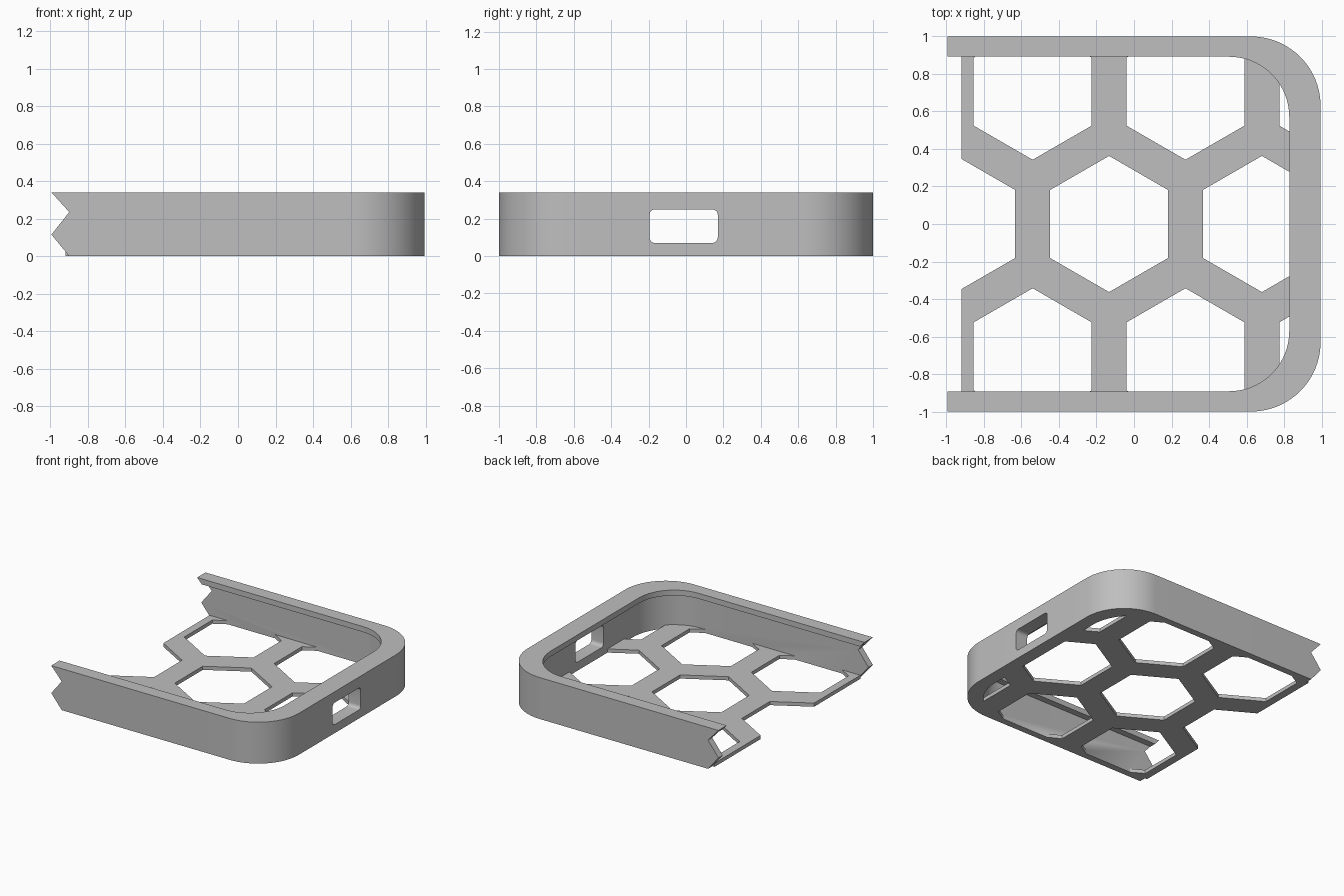
import bpy, bmesh, math
from mathutils import Vector

if "Cube" in bpy.data.objects:
    bpy.data.objects.remove(bpy.data.objects["Cube"], do_unlink=True)

grey = bpy.data.materials.new("plain_grey")
grey.use_nodes = True
colour = (0.52, 0.52, 0.52, 1)
grey.diffuse_color = colour
grey.node_tree.nodes["Principled BSDF"].inputs["Base Color"].default_value = colour


def prism(name, outlines, low, high, axis="Z"):
    """Extrude closed outlines along an axis; outline pairs fill the other two axes."""
    place = {"X": lambda a, b, h: (h, a, b),
             "Y": lambda a, b, h: (a, h, b),
             "Z": lambda a, b, h: (a, b, h)}[axis]
    bm = bmesh.new()
    for outline in outlines:
        face = bm.faces.new([bm.verts.new(place(a, b, low)) for a, b in outline])
        new = bmesh.ops.extrude_face_region(bm, geom=[face])["geom"]
        shift = Vector(place(0, 0, high - low))
        bmesh.ops.translate(bm, vec=shift, verts=[v for v in new if isinstance(v, bmesh.types.BMVert)])
    bmesh.ops.recalc_face_normals(bm, faces=bm.faces)
    mesh = bpy.data.meshes.new(name)
    bm.to_mesh(mesh)
    bm.free()
    mesh.materials.append(grey)
    obj = bpy.data.objects.new(name, mesh)
    bpy.context.collection.objects.link(obj)
    return obj


def combine(target, tool, operation="DIFFERENCE"):
    """Apply a boolean and discard the tool."""
    mod = target.modifiers.new("combine", "BOOLEAN")
    mod.operation, mod.object, mod.solver = operation, tool, "EXACT"
    bpy.context.view_layer.objects.active = target
    bpy.ops.object.modifier_apply(modifier=mod.name)
    bpy.data.objects.remove(tool, do_unlink=True)


def rounded(left, right, half, radius, steps=20):
    """Outline with a square left end and two rounded right corners."""
    points = [(left, half), (left, -half)]
    for sign, start in ((-1, -90), (1, 0)):
        for i in range(steps + 1):
            a = math.radians(start + 90 * i / steps)
            points.append((right - radius + radius * math.cos(a),
                           sign * (half - radius) + radius * math.sin(a)))
    return points


HEIGHT, FLOOR, LIP = 0.34, 0.03, 0.295

# Surrounding wall with an overhanging lip
case = prism("half_case", [rounded(-0.995, 0.995, 1, 0.37)], 0, HEIGHT)
combine(case, prism("cavity", [rounded(-1.2, 0.885, 0.945, 0.37)], -0.1, LIP))
combine(case, prism("lip_opening", [rounded(-1.2, 0.828, 0.892, 0.32)], 0.2, 0.5))

# Zigzag joint at the open ends
zigzag = [(-1.2, -0.1), (-0.9, -0.1), (-0.9, 0), (-0.995, 0.115),
          (-0.9, 0.235), (-0.995, HEIGHT), (-0.995, 0.5), (-1.2, 0.5)]
combine(case, prism("joint", [zigzag], -1.2, 1.2, "Y"))

# Rounded port slot in the end wall
slot = []
for quarter, (cy, cz) in enumerate(((0.14, 0.22), (-0.165, 0.22), (-0.165, 0.1), (0.14, 0.1))):
    for i in range(7):
        a = math.radians(90 * quarter + 15 * i)
        slot.append((cy + 0.03 * math.cos(a), cz + 0.03 * math.sin(a)))
combine(case, prism("port", [slot], 0.7, 1.2, "X"))

# Floor pierced by a honeycomb
floor = prism("floor", [rounded(-0.92, 0.885, 0.945, 0.37)], 0, FLOOR)
PITCH, SIZE = 0.815, 0.363
hexes = []
for row in (-1, 0, 1):
    for column in (-1, 0, 1):
        cx = -0.133 + PITCH * (column + 0.5 * abs(row))
        cy = row * PITCH * math.sqrt(3) / 2
        hexes.append([(cx + SIZE * math.sin(k * math.pi / 3),
                       cy + SIZE * math.cos(k * math.pi / 3)) for k in range(6)])
combine(floor, prism("honeycomb", hexes, -0.1, 0.1))
combine(case, floor, "UNION")

# Smooth the round corners only
bpy.ops.object.select_all(action="DESELECT")
case.select_set(True)
bpy.context.view_layer.objects.active = case
bpy.ops.object.shade_smooth_by_angle(angle=math.radians(30))
